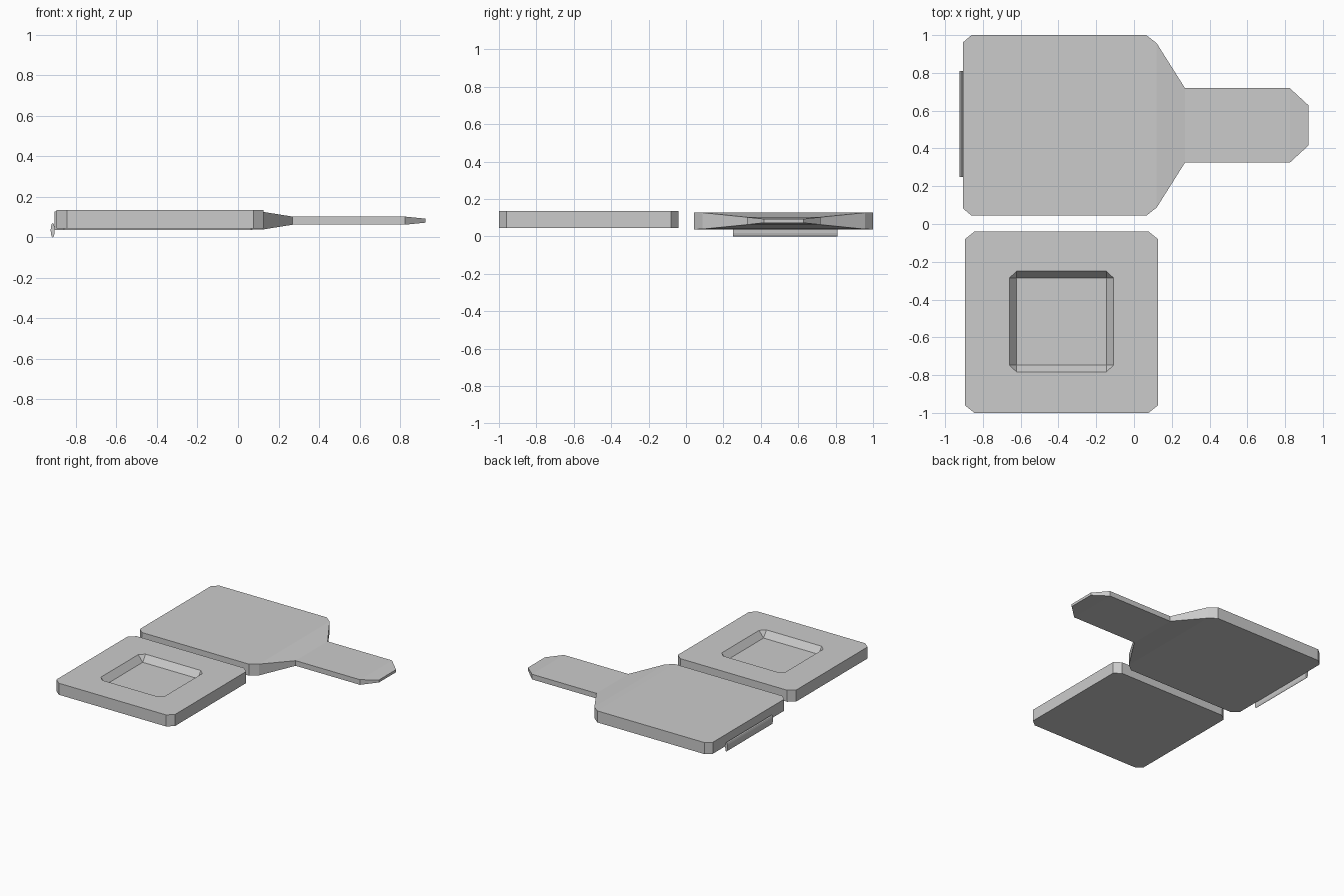
import bpy, bmesh, math

cube = bpy.data.objects.get("Cube")
if cube:
    bpy.data.objects.remove(cube, do_unlink=True)

grey = bpy.data.materials.new("plain grey")
grey.use_nodes = True
colour = (0.6, 0.6, 0.6, 1)
grey.diffuse_color = colour
grey.node_tree.nodes["Principled BSDF"].inputs["Base Color"].default_value = colour


def finish(bm, name):
    bmesh.ops.recalc_face_normals(bm, faces=bm.faces)
    mesh = bpy.data.meshes.new(name)
    bm.to_mesh(mesh)
    bm.free()
    mesh.materials.append(grey)
    obj = bpy.data.objects.new(name, mesh)
    bpy.context.collection.objects.link(obj)
    return obj


def octagon(x0, x1, y0, y1, cx, cy):
    return [(x0 + cx, y0), (x1 - cx, y0), (x1, y0 + cy), (x1, y1 - cy),
            (x1 - cx, y1), (x0 + cx, y1), (x0, y1 - cy), (x0, y0 + cy)]


def ring(bm, points, z):
    return [bm.verts.new((x, y, z)) for x, y in points]


def bridge(bm, a, b):
    for i in range(len(a)):
        j = (i + 1) % len(a)
        bm.faces.new((a[i], a[j], b[j], b[i]))


# Base plate: chamfered slab with a sloped recess
bm = bmesh.new()
outline = octagon(-0.895, 0.127, -1.0, -0.04, 0.05, 0.04)
opening = octagon(-0.66, -0.108, -0.783, -0.25, 0.038, 0.036)
floor = octagon(-0.622, -0.146, -0.747, -0.286, 0, 0)
low, high = ring(bm, outline, 0.045), ring(bm, outline, 0.135)
rim, pit = ring(bm, opening, 0.135), ring(bm, floor, 0.085)
bm.faces.new(low)
for a, b in ((low, high), (high, rim), (rim, pit)):
    bridge(bm, a, b)
bm.faces.new(pit)
bmesh.ops.remove_doubles(bm, verts=bm.verts, dist=0.0001)
finish(bm, "recessed_plate")

# Paddle: stations along x give half width and half thickness
MID_Y, MID_Z = 0.522, 0.083
stations = [(-0.905, 0.44, 0.045), (-0.86, 0.478, 0.045), (0.065, 0.478, 0.045),
            (0.12, 0.435, 0.044), (0.27, 0.197, 0.02), (0.825, 0.197, 0.02),
            (0.925, 0.105, 0.01)]
bm = bmesh.new()
sections = []
for x, w, t in stations:
    sections.append([bm.verts.new((x, MID_Y + sy * w, MID_Z + sz * t))
                     for sy, sz in ((-1, -1), (1, -1), (1, 1), (-1, 1))])
for a, b in zip(sections, sections[1:]):
    bridge(bm, a, b)
bm.faces.new(sections[0])
bm.faces.new(sections[-1])
finish(bm, "paddle_plate")

# Catch: slim rounded strip along the paddle's free end
bm = bmesh.new()
SIDES = 12
ends = []
for y in (0.25, 0.81):
    ends.append([bm.verts.new((-0.915 + 0.01 * math.cos(a), y, 0.036 + 0.036 * math.sin(a)))
                 for a in (math.tau * i / SIDES for i in range(SIDES))])
bridge(bm, *ends)
for end in ends:
    bm.faces.new(end)
finish(bm, "end_catch")
